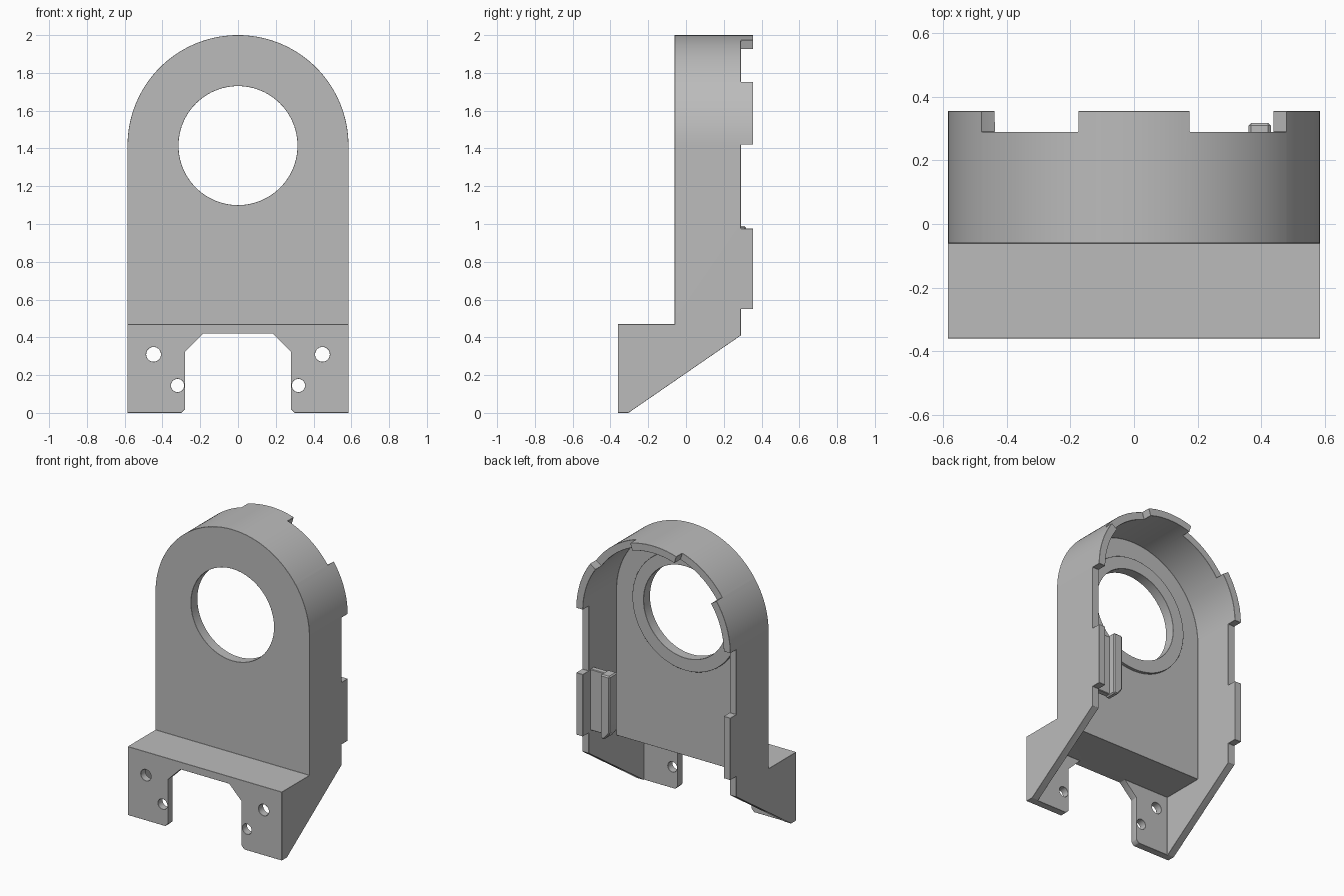
import bpy
from math import cos, sin, pi, radians

cube = bpy.data.objects.get("Cube")
if cube:
    bpy.data.objects.remove(cube)

grey = bpy.data.materials.new("mid_grey")
grey.use_nodes = True
COLOUR = (0.5, 0.5, 0.5, 1)
grey.diffuse_color = COLOUR
grey.node_tree.nodes["Principled BSDF"].inputs["Base Color"].default_value = COLOUR

HALF, WALL, AXIS_Z = 0.585, 0.05, 1.415   # half width, wall, arch centre height
RIM, BACK, FRONT, FACE = 0.29, 0.355, -0.36, -0.06


def prism(name, outline, lo, hi, axis):
    """Extrude an outline: axis Y takes (x, z) points, axis X takes (y, z) points."""
    n = len(outline)
    put = (lambda p, d: (p[0], d, p[1])) if axis == "Y" else (lambda p, d: (d, p[0], p[1]))
    verts = [put(p, d) for d in (lo, hi) for p in outline]
    faces = [list(range(n)), list(range(2 * n - 1, n - 1, -1))]
    faces += [(i, i + n, (i + 1) % n + n, (i + 1) % n) for i in range(n)]
    mesh = bpy.data.meshes.new(name)
    mesh.from_pydata(verts, [], faces)
    mesh.materials.append(grey)
    obj = bpy.data.objects.new(name, mesh)
    bpy.context.collection.objects.link(obj)
    bpy.context.view_layer.objects.active = obj
    bpy.ops.object.select_all(action="DESELECT")
    obj.select_set(True)
    bpy.ops.object.mode_set(mode="EDIT")
    bpy.ops.mesh.select_all(action="SELECT")
    bpy.ops.mesh.normals_make_consistent(inside=False)
    bpy.ops.object.mode_set(mode="OBJECT")
    return obj


def box(name, x0, x1, y0, y1, z0, z1):
    return prism(name, [(x0, z0), (x1, z0), (x1, z1), (x0, z1)], y0, y1, "Y")


def circle(cx, cz, r, n):
    return [(cx + r * cos(2 * pi * i / n), cz + r * sin(2 * pi * i / n)) for i in range(n)]


def arch(r, bottom, n=72):
    arc = [(r * cos(pi * i / n), AXIS_Z + r * sin(pi * i / n)) for i in range(n + 1)]
    return [(r, bottom)] + arc + [(-r, bottom)]


def apply(obj, mod):
    bpy.context.view_layer.objects.active = obj
    bpy.ops.object.modifier_apply(modifier=mod.name)


def combine(obj, other, operation="DIFFERENCE"):
    mod = obj.modifiers.new("combine", "BOOLEAN")
    mod.operation, mod.object, mod.solver = operation, other, "EXACT"
    apply(obj, mod)
    bpy.data.objects.remove(other)


# Solid housing: side outline limited by the arched front outline
side = [(FRONT, 0), (-0.305, 0), (RIM, 0.41), (RIM, 0.55), (BACK, 0.55),
        (BACK, 2.1), (FACE, 2.1), (FACE, 0.47), (FRONT, 0.47)]
housing = prism("housing", side, -0.7, 0.7, "X")
combine(housing, prism("arch_limit", arch(HALF, -0.2), -1, 1, "Y"), "INTERSECT")

# Hollow interior, open at the back and underneath
combine(housing, prism("main_cavity", arch(HALF - WALL, -0.5), FACE + WALL, 1, "Y"))
inner = HALF - WALL
combine(housing, box("foot_cavity", -inner, inner, FRONT + WALL, 0.1, -0.5, 0.42))

# Raised ring and round opening
combine(housing, prism("ring", circle(0, AXIS_Z, 0.40, 96), -0.03, 0.01, "Y"), "UNION")
combine(housing, prism("opening", circle(0, AXIS_Z, 0.315, 96), -1, 1, "Y"))

# Gaps between the rear tabs
combine(housing, box("side_gap", -1, 1, RIM, 1, 0.975, 1.42))
for s in (-1, 1):
    ends = [(s * 2 * cos(radians(a)), AXIS_Z + 2 * sin(radians(a))) for a in (35, 72.6)]
    combine(housing, prism("arch_gap", [(0, AXIS_Z)] + ends, RIM, 1, "Y"))

# Notch between the feet
half_notch = [(0.30, -0.1), (0.30, 0.0), (0.28, 0.02), (0.28, 0.325), (0.185, 0.42)]
notch = half_notch + [(-x, z) for x, z in reversed(half_notch)]
combine(housing, prism("notch", notch, -1, FRONT + WALL + 0.03, "Y"))

# Screw holes in the feet
for s in (-1, 1):
    for x, z, r in ((0.447, 0.31, 0.039), (0.32, 0.145, 0.035)):
        combine(housing, prism("screw_hole", circle(s * x, z, r, 32), -1, -0.25, "Y"))

# Clip on the inside of one wall
clip_outline = [(0.36, 0.60), (0.40, 0.55), (0.43, 0.55), (0.43, 0.99), (0.36, 0.99)]
clip = prism("cable_clip", clip_outline, 0.23, 0.317, "Y")
clip_web = box("clip_web", 0.42, 0.55, 0.23, 0.27, 0.56, 0.98)

# Small edge chamfers and smooth curved walls
for obj, width in ((housing, 0.008), (clip, 0.008), (clip_web, 0.004)):
    bevel = obj.modifiers.new("edge_chamfer", "BEVEL")
    bevel.width, bevel.segments = width, 1
    bevel.limit_method, bevel.angle_limit = "ANGLE", radians(30)
    apply(obj, bevel)
    bpy.ops.object.select_all(action="DESELECT")
    obj.select_set(True)
    bpy.ops.object.shade_smooth_by_angle(angle=radians(25))
